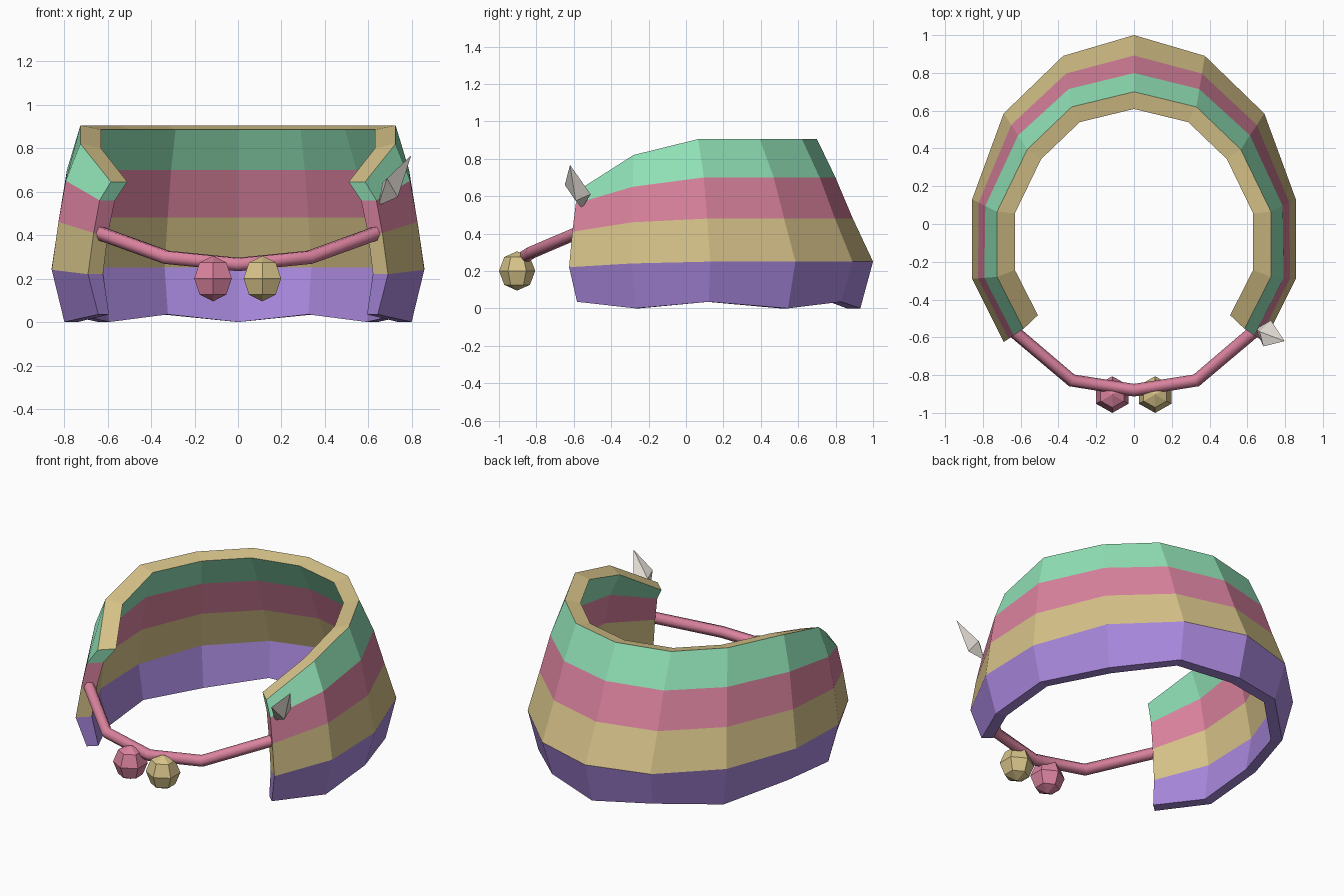
import bpy, bmesh
from mathutils import Vector

if "Cube" in bpy.data.objects:
    bpy.data.objects.remove(bpy.data.objects["Cube"])


def material(name, *rgb):
    """Flat material from 8-bit display values."""
    col = [((c / 255 + 0.055) / 1.055) ** 2.4 for c in rgb] + [1]
    m = bpy.data.materials.new(name)
    m.use_nodes = True
    m.diffuse_color = col
    m.node_tree.nodes["Principled BSDF"].inputs["Base Color"].default_value = col
    return m


purple = material("purple", 170, 137, 222)
gold = material("gold", 216, 196, 138)
pink = material("pink", 219, 131, 159)
mint = material("mint", 146, 227, 184)
bone = material("bone", 226, 220, 211)


def add_object(name, bm, mats):
    bmesh.ops.recalc_face_normals(bm, faces=bm.faces)
    mesh = bpy.data.meshes.new(name)
    bm.to_mesh(mesh)
    bm.free()
    for m in mats:
        mesh.materials.append(m)
    obj = bpy.data.objects.new(name, mesh)
    bpy.context.collection.objects.link(obj)
    return obj


# Half plan of the collar from the back to the front opening:
# widest outline, top outline, and how straight the wall is in between
widest = [(0, 1.0), (0.375, 0.89), (0.69, 0.585), (0.857, 0.13), (0.857, -0.29), (0.69, -0.625)]
top = [(0, 0.70), (0.33, 0.62), (0.565, 0.395), (0.725, 0.065), (0.725, -0.28), (0.585, -0.555)]
straight = [1, 0.9, 0.7, 0.3, 0.1, 0.2]
full_heights = [0.25, 0.48, 0.70, 0.905]
heights = [full_heights] * 4 + [[0.24, 0.46, 0.65, 0.82], [0.22, 0.41, 0.56, 0.645]]


def section(i, side):
    """Closed cross-section: outer wall upwards, then inner wall downwards."""
    w, t, s = Vector(widest[i]), Vector(top[i]), straight[i]
    blend = [0, 0.22 + 0.14 * s, 0.47 + 0.2 * s, 1]
    inset = [0.90, 0.90, 0.89, 0.87]
    wall = [w.lerp(t, b) for b in blend]
    zs = heights[i]
    low = 0.035 * (i % 2)              # scalloped lower edge
    outer = [(w * 0.932, low)] + list(zip(wall, zs))
    inner = [(w * 0.86, low)] + [(p * k, z) for p, k, z in zip(wall, inset, zs)]
    inner[-1] = (inner[-1][0], zs[-1] - (0.02 if i < 5 else 0))
    return [(p.x * side, p.y, z) for p, z in outer + inner[::-1]]


# Striped collar: loft the sections, one stripe per row
bm = bmesh.new()
sections = [section(i, -1) for i in range(5, 0, -1)] + [section(i, 1) for i in range(6)]
rings = [[bm.verts.new(p) for p in s] for s in sections]
stripe = [0, 1, 2, 3, 1, 3, 2, 1, 0, 0]   # outer rows, rim, inner rows, underside
for a, b in zip(rings, rings[1:]):
    for k, colour in enumerate(stripe):
        n = (k + 1) % len(stripe)
        bm.faces.new((a[k], b[k], b[n], a[n])).material_index = colour
for end in (rings[0], rings[-1]):
    for k in range(4):
        bm.faces.new((end[k], end[k + 1], end[8 - k], end[9 - k])).material_index = k
add_object("striped_collar", bm, [purple, gold, pink, mint])

# Cord hanging across the front opening
curve = bpy.data.curves.new("front_cord", "CURVE")
curve.dimensions = "3D"
curve.bevel_depth = 0.034
curve.bevel_resolution = 1
curve.use_fill_caps = True
half = [(0.64, -0.565, 0.41), (0.33, -0.828, 0.298)]
path = [(-x, y, z) for x, y, z in half] + [(0, -0.88, 0.265)] + half[::-1]
spline = curve.splines.new("POLY")
spline.points.add(len(path) - 1)
for point, co in zip(spline.points, path):
    point.co = (*co, 1)
curve.materials.append(pink)
cord = bpy.data.objects.new("front_cord", curve)
bpy.context.collection.objects.link(cord)

# Two faceted beads under the cord
for name, x, mat in (("right_bead", -0.115, pink), ("left_bead", 0.112, gold)):
    bm = bmesh.new()
    bmesh.ops.create_uvsphere(bm, u_segments=6, v_segments=4, radius=0.1)
    bmesh.ops.scale(bm, vec=(1, 0.97, 1.05), verts=bm.verts)
    bead = add_object(name, bm, [mat])
    bead.location = (x, -0.903, 0.2)

# Bone spike pinned to the left end of the collar
bm = bmesh.new()
for p in [(0.797, -0.62, 0.767), (0.645, -0.555, 0.535), (0.685, -0.648, 0.66),
          (0.725, -0.51, 0.61), (0.735, -0.59, 0.575), (0.665, -0.57, 0.64)]:
    bm.verts.new(p)
bmesh.ops.convex_hull(bm, input=bm.verts)
add_object("bone_spike", bm, [bone])
